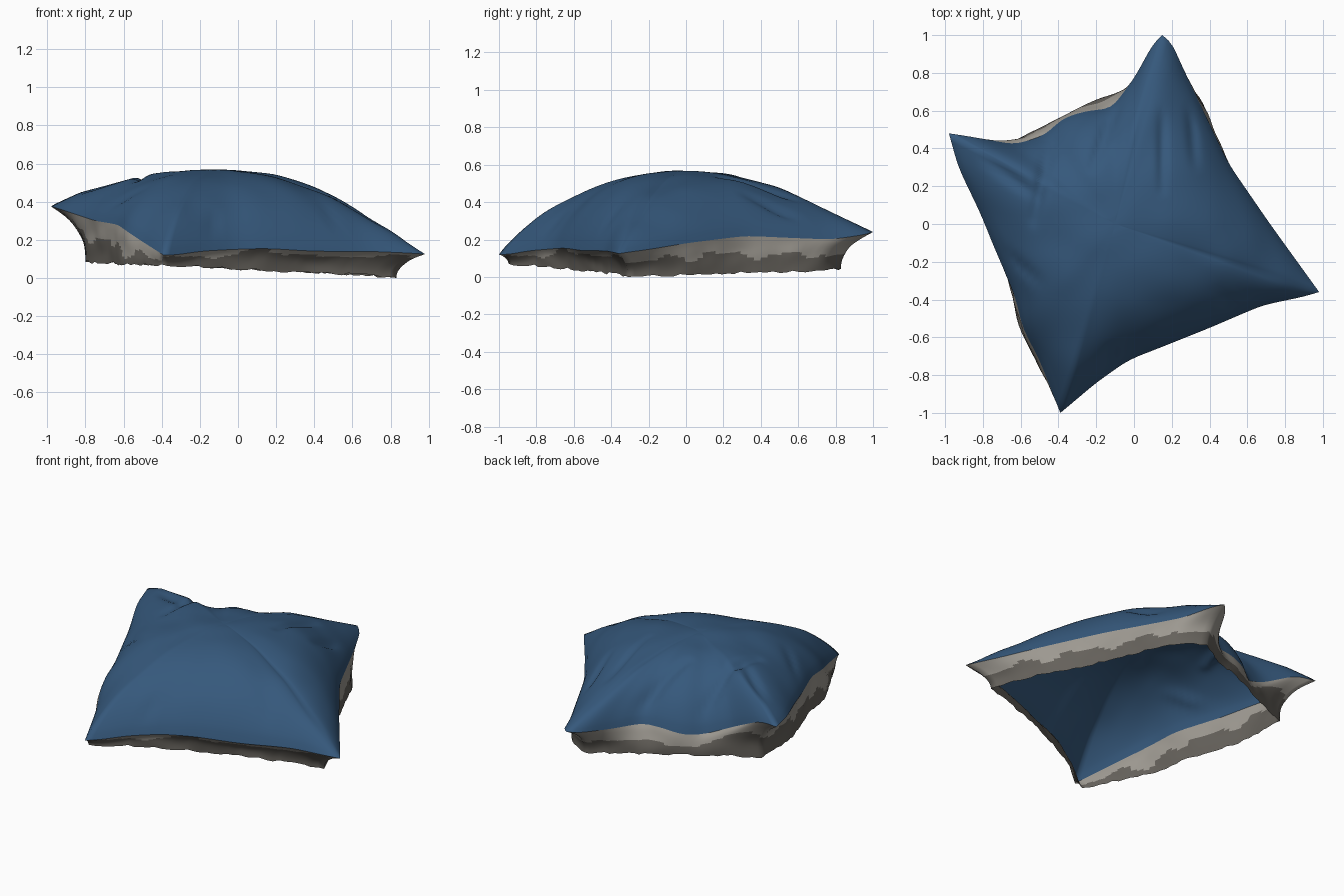
import bpy, bmesh, math, random
from mathutils import Vector, noise

if "Cube" in bpy.data.objects:
    bpy.data.objects.remove(bpy.data.objects["Cube"])

random.seed(4)
N = 36          # samples per edge
RINGS = 40      # rings on the cover
ROWS = 12       # rows on the side band
CENTRE = Vector((-0.10, 0.0, 0.565))


def material(name, rgb):
    m = bpy.data.materials.new(name)
    m.diffuse_color = (*rgb, 1)
    m.use_nodes = True
    m.node_tree.nodes["Principled BSDF"].inputs["Base Color"].default_value = m.diffuse_color
    return m


blue = material("denim blue", (0.036, 0.098, 0.20))
light = material("light grey", (0.34, 0.32, 0.285))
dark = material("dark grey", (0.13, 0.12, 0.105))

# Seam (widest outline) and lower hem, one list per edge, corner to corner
A, B, C, D = (-.98, .48, .375), (.15, 1.0, .24), (.98, -.36, .125), (-.39, -1.0, .12)
seam_edges = [
    [A, (-.85, .46, .37), (-.63, .42, .26), (-.47, .47, .19), (-.38, .56, .19),
     (-.25, .60, .22), (-.12, .61, .22), (0, .77, .21), (.11, .97, .23), B],
    [B, (.19, .98, .23), (.28, .78, .20), (.40, .53, .21), (.50, .32, .22), (.72, 0, .18), (.85, -.18, .15), C],
    [C, (.92, -.38, .13), (.68, -.43, .14), (.40, -.55, .14), (.15, -.65, .155),
     (-.03, -.72, .15), (-.20, -.84, .14), (-.33, -.95, .12), D],
    [D, (-.50, -.72, .19), (-.59, -.55, .25), (-.63, -.38, .28), (-.75, -.10, .30),
     (-.81, .05, .32), (-.93, .30, .36), A],
]
A2, B2, C2, D2 = (-.80, .37, .09), (.14, .83, .04), (.83, -.31, .005), (-.40, -.95, .07)
hem_edges = [
    [A2, (-.63, .44, .08), (-.38, .57, .07), (-.20, .66, .06), (-.07, .70, .05), B2],
    [B2, (.26, .77, .04), (.36, .66, .03), (.42, .50, .03), (.55, .22, .02), (.72, -.04, .01), C2],
    [C2, (.60, -.40, .02), (.30, -.52, .03), (0, -.68, .05), (-.20, -.80, .06), D2],
    [D2, (-.52, -.72, .07), (-.61, -.55, .07), (-.66, -.30, .08), (-.75, -.05, .08), (-.80, .10, .09), A2],
]


def resample(points):
    """Even spacing along a polyline, softened, corner ends kept."""
    p = [Vector(q) for q in points]
    run = [0.0]
    for a, b in zip(p, p[1:]):
        run.append(run[-1] + (b - a).length)
    out = []
    for i in range(N + 1):
        s = run[-1] * i / N
        k = max(j for j in range(len(p) - 1) if run[j] <= s + 1e-9)
        out.append(p[k].lerp(p[k + 1], min(1, (s - run[k]) / (run[k + 1] - run[k]))))
    for _ in range(2):
        out = [out[0]] + [(out[i - 1] + out[i] * 2 + out[i + 1]) / 4 for i in range(1, N)] + [out[-1]]
    return out[:-1]


seam = [v for e in seam_edges for v in resample(e)]
hem = [v for e in hem_edges for v in resample(e)]
M = len(seam)
for i, v in enumerate(hem):                      # ragged lower edge
    v.z = max(0.0, v.z + random.uniform(-.008, .006))
hem[2 * N].z = 0

# Creases pressed into the cover: start, end, depth, width
creases = [((-.43, .50), (-.53, .02), .030, .030), ((-.08, .66), (-.22, .30), .030, .028),
           ((.15, .58), (.15, .18), .022, .025), ((.30, .60), (.32, .32), .022, .025),
           ((-.80, .35), (-.52, .15), .020, .030), ((-.70, -.15), (-.50, -.30), .015, .03),
           ((-.15, -.85), (-.12, -.66), .02, .03), ((.55, -.48), (.45, -.35), .012, .03)]


def crease_depth(x, y):
    total = 0
    for a, b, depth, width in creases:
        a, b, p = Vector(a), Vector(b), Vector((x, y))
        t = max(0, min(1, (p - a).dot(b - a) / (b - a).length_squared))
        total += depth * math.exp(-((p - a.lerp(b, t)).length / width) ** 2) * math.sin(math.pi * (.12 + .76 * t))
    return total


def rise(t, i):
    """Height profile: gentle towards corners, plump along edge middles."""
    mid = math.sin(math.pi * (i % N) / N) ** 0.8
    near_d = max(0, 1 - abs(i - 3 * N) / (N * .5))
    near_a = max(0, 1 - min(i, M - i) / (N * .5))
    corner = math.cos(math.pi / 2 * t)
    full = max(0, 1 - t ** 2.2) ** .9
    k = max(near_d, near_a)
    corner += (full - corner) * k
    plump = max(0, 1 - t ** 2.9) ** .75
    return corner + (plump - corner) * mid


def finish(name, bm, mats):
    bmesh.ops.recalc_face_normals(bm, faces=bm.faces)
    if sum(f.normal.z for f in bm.faces) < 0 and name == "pillow_cover":
        bmesh.ops.reverse_faces(bm, faces=bm.faces)
    mesh = bpy.data.meshes.new(name)
    bm.to_mesh(mesh)
    bm.free()
    for m in mats:
        mesh.materials.append(m)
    ob = bpy.data.objects.new(name, mesh)
    bpy.context.collection.objects.link(ob)
    for p in mesh.polygons:
        p.use_smooth = True
    return ob


def bridge(bm, r0, r1):
    return [bm.faces.new((r0[i], r0[(i + 1) % M], r1[(i + 1) % M], r1[i])) for i in range(M)]


# Cover: rings shrinking from the seam to the crown
bm = bmesh.new()
prev = None
for r in range(RINGS):
    t = (1 - r / RINGS) ** .85
    ring = []
    for i, s in enumerate(seam):
        p = CENTRE.lerp(s, t)
        f = rise(t, i)
        # the seam's own wobble fades towards the crown
        z = s.z + (CENTRE.z - s.z) * f
        fade = min(1, (1 - t) * 8)
        z -= fade * crease_depth(p.x, p.y)
        z += fade * .010 * noise.noise(Vector((p.x * 5, p.y * 5, 1)))
        ring.append(bm.verts.new((p.x, p.y, z)))
    if prev:
        bridge(bm, prev, ring)
    prev = ring
tip = bm.verts.new(CENTRE)
for i in range(M):
    bm.faces.new((prev[i], prev[(i + 1) % M], tip))
finish("pillow_cover", bm, [blue])

# Side band: from the seam curling in to the open hem, light above and dark below
bm = bmesh.new()
prev = None
for r in range(ROWS + 1):
    v = r / ROWS
    pull = 1 - (1 - v) ** 2.4
    ring = []
    for i in range(M):
        p = seam[i].lerp(hem[i], pull)
        p.z = seam[i].z + (hem[i].z - seam[i].z) * v
        w = .014 * math.sin(math.pi * v) * noise.noise(p * 8)
        ring.append(bm.verts.new(p + Vector((p.x, p.y, 0)).normalized() * w))
    if prev:
        for i, f in enumerate(bridge(bm, prev, ring)):
            front = 2 * N <= i < 3 * N
            limit = (.22 if front else .56) + .40 * noise.noise(Vector((hem[i].x * 6, hem[i].y * 6, 3)))
            f.material_index = 1 if v > limit else 0
    prev = ring
finish("pillow_side_band", bm, [light, dark])
